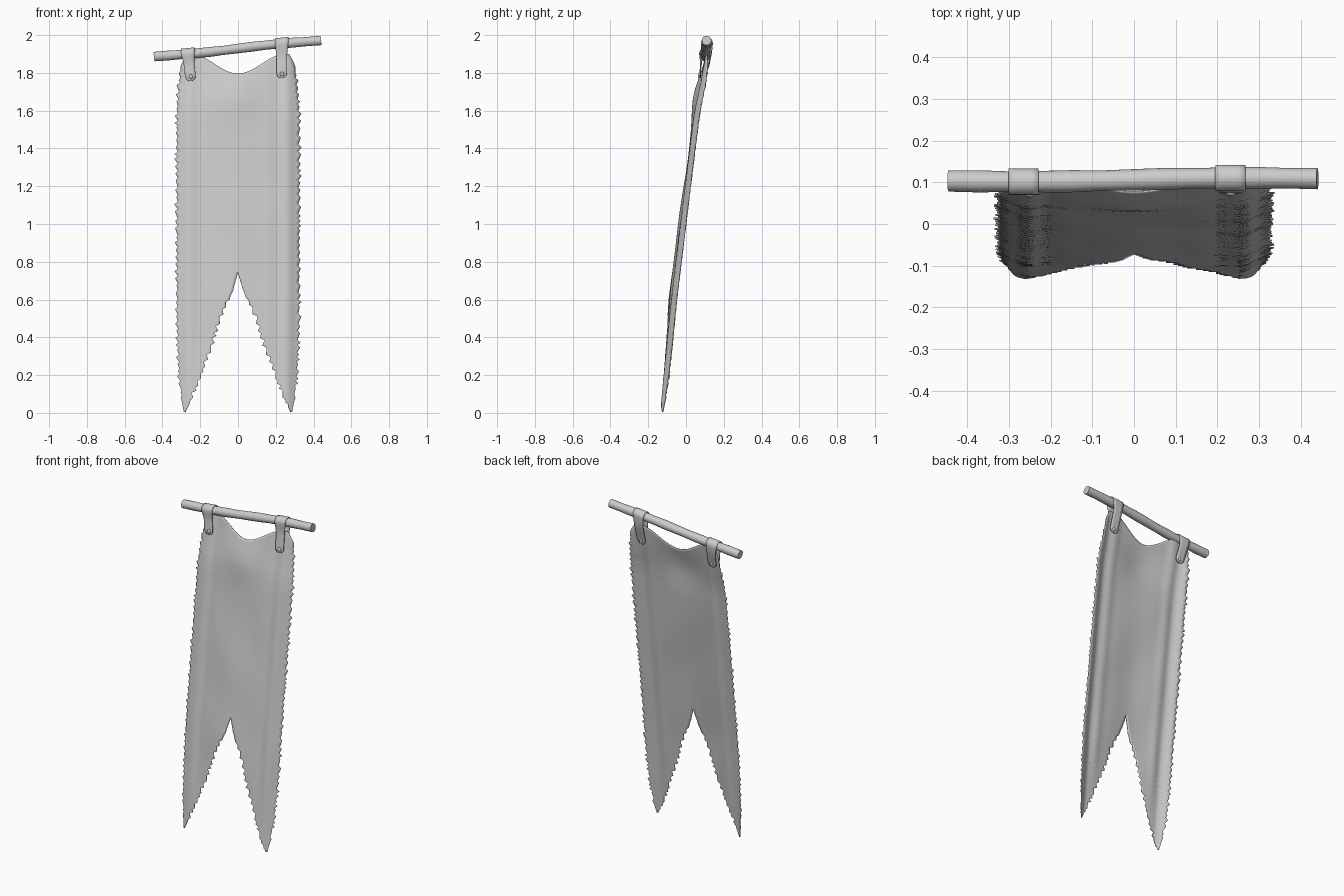
import bpy, bmesh, math, random
from mathutils import Vector

random.seed(4)
cube = bpy.data.objects.get("Cube")
if cube:
    bpy.data.objects.remove(cube, do_unlink=True)

grey = bpy.data.materials.new("plain light grey")
grey.use_nodes = True
grey.diffuse_color = (0.6, 0.6, 0.6, 1)
grey.node_tree.nodes["Principled BSDF"].inputs["Base Color"].default_value = (0.6, 0.6, 0.6, 1)


def interp(points, v):
    """Piecewise linear lookup in a list of (position, value)."""
    for (a, fa), (b, fb) in zip(points, points[1:]):
        if v <= b:
            return fa + (fb - fa) * max(0, (v - a) / (b - a))
    return points[-1][1]


def smooth(a, b, v):
    t = min(1, max(0, (v - a) / (b - a)))
    return t * t * (3 - 2 * t)


def make(name, bm, thickness=0, angle=50):
    bmesh.ops.recalc_face_normals(bm, faces=bm.faces)
    mesh = bpy.data.meshes.new(name)
    bm.to_mesh(mesh)
    bm.free()
    ob = bpy.data.objects.new(name, mesh)
    bpy.context.collection.objects.link(ob)
    mesh.materials.append(grey)
    if thickness:
        mod = ob.modifiers.new("thickness", 'SOLIDIFY')
        mod.thickness = thickness
        mod.offset = 0
    bpy.ops.object.select_all(action='DESELECT')
    ob.select_set(True)
    bpy.context.view_layer.objects.active = ob
    bpy.ops.object.shade_smooth_by_angle(angle=math.radians(angle))
    return ob


def skin(bm, rows, closed=False):
    """Join rows of points with quads."""
    rows = [[bm.verts.new(p) for p in row] for row in rows]
    for a, b in zip(rows, rows[1:]):
        n = len(a)
        for i in range(n if closed else n - 1):
            j = (i + 1) % n
            bm.faces.new((a[i], a[j], b[j], b[i]))
    return rows


# Cloth outline and lean
OUTER = [(0, .285), (.06, .297), (.2, .316), (.5, .327), (1.6, .327),
         (1.72, .318), (1.84, .302), (1.9, .27)]
NOTCH = [(0, .28), (.13, .225), (.27, .175), (.35, .14), (.49, .1),
         (.58, .065), (.64, .03), (.74, 0)]
LEAN = [(0, -.135), (.6, -.078), (1.2, -.005), (1.6, .045), (1.75, .08), (1.9, .105)]


def lean(z):
    return sum(interp(LEAN, z + d * .05) for d in (-1, 0, 1)) / 3 if .05 < z < 1.85 else interp(LEAN, z)


def cloth_point(x, zn):
    a = abs(x)
    sag = .052 * (1 + math.cos(math.pi * a / .25)) if a < .25 else 0
    z = zn - sag * smooth(1.3, 1.9, zn)
    y = lean(z)
    # side curl, inner valley, gentle belly and soft wrinkles
    y += .03 * smooth(.25, .33, a) + .008 * math.exp(-((a - .21) / .03) ** 2) * smooth(.1, .6, z)
    y -= .02 * math.exp(-((z - 1.7) / .12) ** 2 - (x / .14) ** 2)
    y -= .012 * smooth(.18, 0, a) * smooth(1.5, .7, z)
    y += .004 * math.sin(x * 14 + z * 5) * math.sin(z * 7 - x * 4) * smooth(1.9, 1.6, z) * smooth(.26, .1, a)
    return Vector((x, y, z))


def saw(rows, low, high):
    """Irregular ragged teeth, one offset per row."""
    out = []
    while len(out) < rows:
        n = random.choice((2, 3, 3, 4))
        amp = random.uniform(low, high)
        out += [amp * i / (n - 1) for i in range(n)]
    return out[:rows]


# Cloth with swallow tail and frayed edges
ROWS, COLS = 150, 18
bm = bmesh.new()
for side in (-1, 1):
    fray, steps = saw(ROWS + 1, .006, .018), saw(ROWS + 1, .008, .022)
    grid = []
    for r in range(ROWS + 1):
        zn = .005 + (1.9 - .005) * r / ROWS
        inner, outer = interp(NOTCH, zn), interp(OUTER, zn)
        outer += (fray[r] - .008) * smooth(.02, .15, zn) * smooth(1.86, 1.75, zn)
        inner += (steps[r] - .01) * smooth(.0, .1, zn) * smooth(.7, .55, zn)
        grid.append([cloth_point(side * (inner + (outer - inner) * c / COLS), zn)
                     for c in range(COLS + 1)])
    skin(bm, grid)
bmesh.ops.remove_doubles(bm, verts=bm.verts, dist=.0002)
make("cloth", bm, .004)


# Pole, slightly crooked
def pole_centre(x):
    return Vector((x, .106 + .006 * x + .003 * math.sin(x * 7), 1.929 + .1017 * x + .003 * math.sin(x * 9)))


bm = bmesh.new()
rings = []
for i in range(13):
    x = -.445 + .885 * i / 12
    rad = .0255 + .0012 * math.sin(i * 2.1)
    ring = []
    for k in range(14):
        t = math.tau * k / 14
        ring.append(pole_centre(x) + Vector((-.1 * math.sin(t), math.cos(t), math.sin(t))) * rad)
    rings.append(ring)
rings = skin(bm, rings, True)
for ring in (rings[0], rings[-1]):
    bm.faces.new(ring)
make("pole", bm)


# Straps looped over the pole, with rounded tabs front and back
def strap(name, x0, bottom, shift):
    c = pole_centre(x0)
    drop = c.z - bottom
    gap = lean(bottom + .03) - c.y

    def tab(side):
        pts = []
        for k in range(15):
            f = 1 - (1 - math.cos(math.pi / 2 * k / 14))
            y = side * (.029 - .017 * f) + gap * smooth(.2, 1, f)
            d = drop * f
            end = max(0, 1 - (drop - d) / .028)
            half = (.035 - .007 * smooth(0, .4, f)) * math.sqrt(max(.01, 1 - end * end))
            pts.append((y, -d, half, shift * f))
        return pts

    arc = [(-.029 * math.cos(math.pi * k / 12), .029 * math.sin(math.pi * k / 12), .036, 0)
           for k in range(1, 12)]
    path = tab(-1) + arc + tab(1)[::-1]
    rows = []
    for y, z, half, dx in path:
        rows.append([c + Vector((dx + half * w, y, z + .1 * half * w)) for w in (-1, -.5, 0, .5, 1)])
    bm = bmesh.new()
    skin(bm, rows)
    # the two tab profiles run from the tip upward, so join them to the arc
    bmesh.ops.remove_doubles(bm, verts=bm.verts, dist=.0001)
    make(name, bm, .005)

    # Rivets
    for side, label in ((-1, "front"), (1, "back")):
        bm = bmesh.new()
        bmesh.ops.create_uvsphere(bm, u_segments=12, v_segments=8, radius=.012)
        for v in bm.verts:
            v.co.y *= .6
            v.co += Vector((x0 + shift, c.y + gap + side * .015, bottom + .022))
        make(name + "_rivet_" + label, bm)


# The tab list starts at the tip and ends at the pole
strap("right_strap", -.265, 1.757, .016)
strap("left_strap", .231, 1.772, .002)
